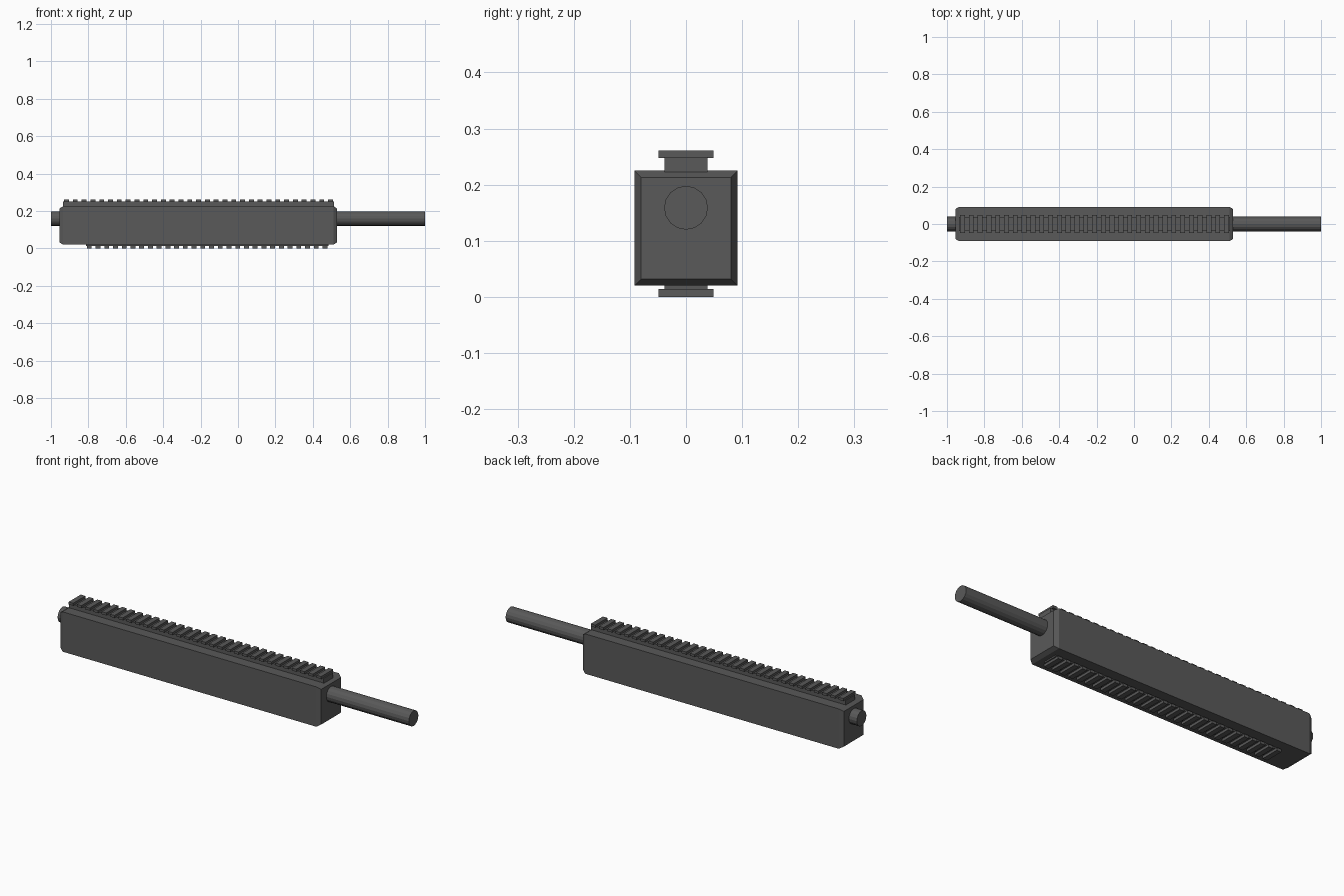
import bpy, bmesh
from mathutils import Matrix

cube = bpy.data.objects.get("Cube")
if cube:
    bpy.data.objects.remove(cube, do_unlink=True)

gunmetal = bpy.data.materials.new("dark_grey_metal")
gunmetal.use_nodes = True
GREY = (0.1, 0.1, 0.1, 1)
gunmetal.diffuse_color = GREY
gunmetal.node_tree.nodes["Principled BSDF"].inputs["Base Color"].default_value = GREY


def finish(name, bm):
    bmesh.ops.recalc_face_normals(bm, faces=bm.faces)
    mesh = bpy.data.meshes.new(name)
    bm.to_mesh(mesh)
    bm.free()
    mesh.materials.append(gunmetal)
    obj = bpy.data.objects.new(name, mesh)
    bpy.context.collection.objects.link(obj)
    return obj


def add_box(bm, x0, x1, half_y, z0, z1):
    size = Matrix.Diagonal((x1 - x0, 2 * half_y, z1 - z0, 1))
    place = Matrix.Translation(((x0 + x1) / 2, 0, (z0 + z1) / 2))
    return bmesh.ops.create_cube(bm, size=1, matrix=place @ size)["verts"]


# Housing with chamfered ends
bm = bmesh.new()
add_box(bm, -0.955, 0.53, 0.092, 0.02, 0.225)
ends = [f for f in bm.faces if abs(f.normal.x) > 0.9]
for end in ends:
    side = 1 if end.normal.x > 0 else -1
    bmesh.ops.inset_individual(bm, faces=[end], thickness=0.017)
    # push the surrounding rim back towards the middle
    inner = set(end.verts)
    for v in bm.verts:
        if v.co.x * side > 0 and v not in inner:
            v.co.x -= side * 0.02
finish("housing", bm)

# Barrel running through the housing
bm = bmesh.new()
bmesh.ops.create_cone(bm, cap_ends=True, segments=16, radius1=0.039, radius2=0.039,
                      depth=2, matrix=Matrix.Translation((0, 0, 0.159)) @ Matrix.Rotation(1.5708, 4, 'Y'))
finish("barrel", bm)


def rail(name, x0, x1, base_z, teeth_z, count, tooth=0.026):
    bm = bmesh.new()
    add_box(bm, x0 - 0.006, x1 + 0.006, 0.038, *base_z)
    finish(name + "_base", bm)
    bm = bmesh.new()
    pitch = (x1 - x0 - tooth) / (count - 1)
    for i in range(count):
        start = x0 + i * pitch
        add_box(bm, start, start + tooth, 0.049, *teeth_z)
    finish(name + "_teeth", bm)


# Accessory rails
rail("top_rail", -0.93, 0.508, (0.22, 0.249), (0.248, 0.261), 31)
rail("bottom_rail", -0.808, 0.478, (0.013, 0.025), (0, 0.014), 28)
